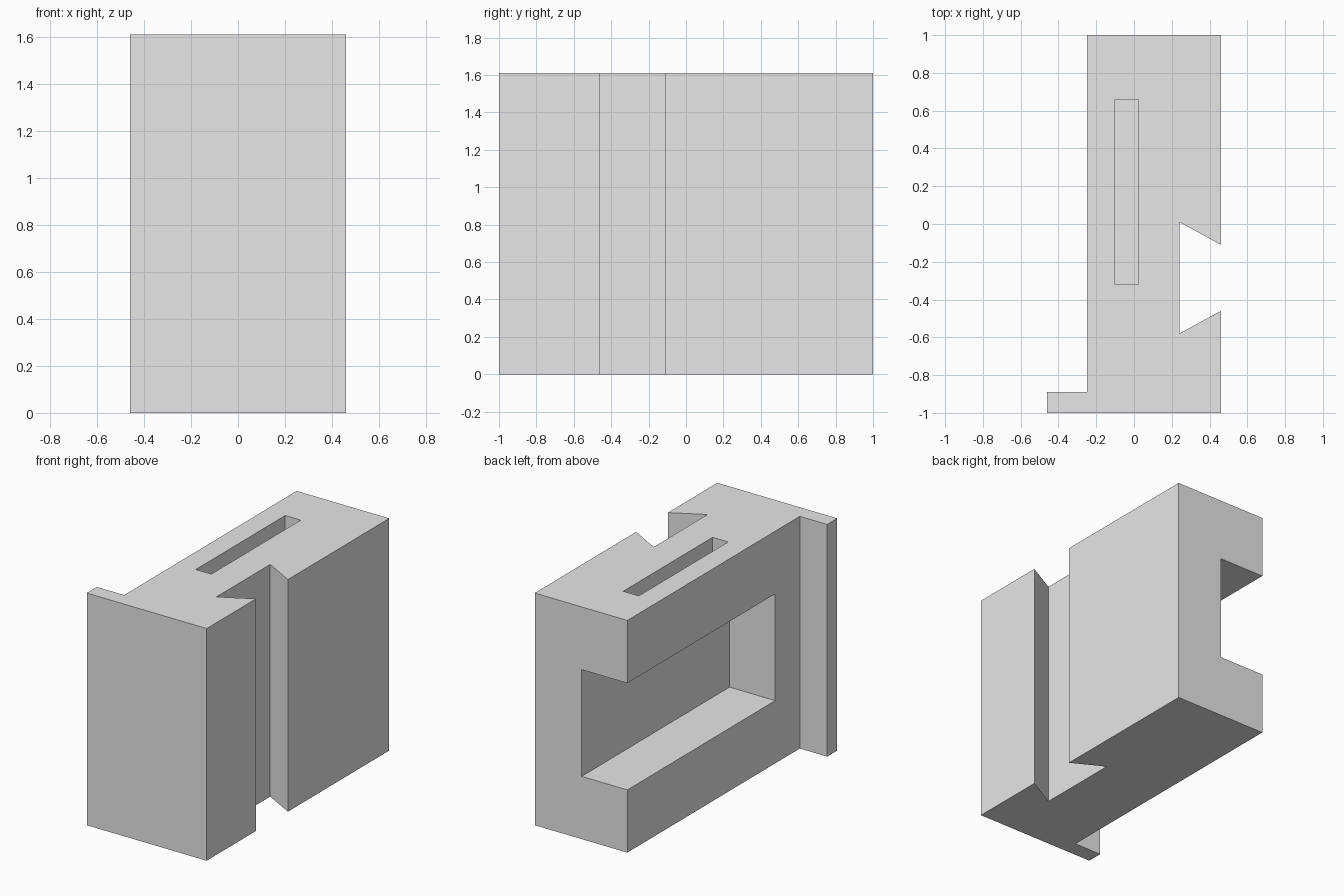
import bpy
import bmesh
from mathutils import Matrix, Vector

default = bpy.data.objects.get("Cube")
if default:
    bpy.data.objects.remove(default, do_unlink=True)

HEIGHT = 1.61

# Single plain material
grey = bpy.data.materials.new("light grey")
grey.use_nodes = True
grey.diffuse_color = (0.8, 0.8, 0.8, 1)
grey.node_tree.nodes["Principled BSDF"].inputs["Base Color"].default_value = (0.8, 0.8, 0.8, 1)


def link(name, bm):
    bmesh.ops.recalc_face_normals(bm, faces=bm.faces)
    mesh = bpy.data.meshes.new(name)
    bm.to_mesh(mesh)
    bm.free()
    mesh.materials.append(grey)
    obj = bpy.data.objects.new(name, mesh)
    bpy.context.collection.objects.link(obj)
    return obj


def extrude_profile(name, points, height):
    bm = bmesh.new()
    face = bm.faces.new([bm.verts.new((x, y, 0)) for x, y in points])
    top = bmesh.ops.extrude_face_region(bm, geom=[face])["geom"]
    verts = [v for v in top if isinstance(v, bmesh.types.BMVert)]
    bmesh.ops.translate(bm, verts=verts, vec=(0, 0, height))
    return link(name, bm)


def box(name, low, high):
    low, high = Vector(low), Vector(high)
    bm = bmesh.new()
    bmesh.ops.create_cube(bm, size=1, matrix=Matrix.Translation((low + high) / 2)
                          @ Matrix.Diagonal((high - low).to_4d()))
    return link(name, bm)


def cut(target, cutter):
    mod = target.modifiers.new(cutter.name, "BOOLEAN")
    mod.operation = "DIFFERENCE"
    mod.solver = "EXACT"
    mod.object = cutter
    bpy.context.view_layer.objects.active = target
    bpy.ops.object.modifier_apply(modifier=mod.name)
    bpy.data.objects.remove(cutter, do_unlink=True)


# Body profile with the side lip and the dovetail groove
body = extrude_profile("grooved_block", [
    (-0.46, -1), (0.46, -1), (0.46, -0.46), (0.24, -0.58), (0.24, 0.01),
    (0.46, -0.11), (0.46, 1), (-0.25, 1), (-0.25, -0.89), (-0.46, -0.89),
], HEIGHT)

# Side pocket, open at the back end
cut(body, box("pocket_cutter", (-0.6, -0.62, 0.435), (0.10, 1.2, 1.175)))

# Narrow slot from the top down into the pocket
cut(body, box("slot_cutter", (-0.10, -0.32, 0.8), (0.02, 0.66, HEIGHT + 0.2)))
